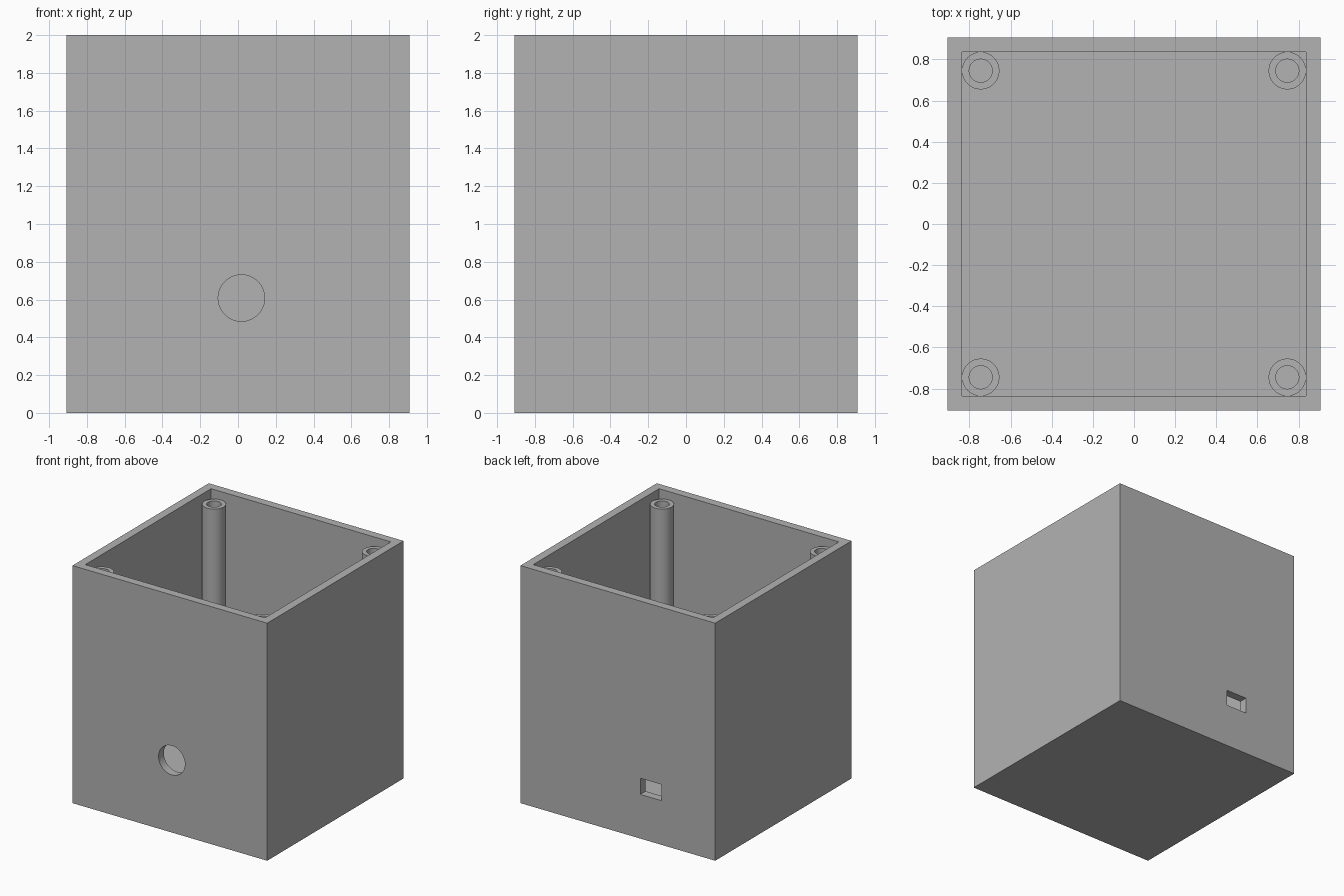
import bpy

cube = bpy.data.objects.get("Cube")
if cube:
    bpy.data.objects.remove(cube, do_unlink=True)

HALF = 0.907          # half the outer width
HEIGHT = 2.0
WALL = 0.07           # walls and floor
POST_TOP = HEIGHT - WALL
POST_POS = 0.745

grey = bpy.data.materials.new("plain_grey")
grey.use_nodes = True
grey.diffuse_color = (0.448, 0.448, 0.448, 1)
grey.node_tree.nodes["Principled BSDF"].inputs["Base Color"].default_value = grey.diffuse_color


def finish(name):
    obj = bpy.context.object
    obj.name = obj.data.name = name
    bpy.ops.object.transform_apply(location=False, rotation=True, scale=True)
    obj.data.materials.append(grey)
    return obj


def box(name, low, high):
    centre = [(a + b) / 2 for a, b in zip(low, high)]
    bpy.ops.mesh.primitive_cube_add(size=1, location=centre)
    bpy.context.object.scale = [b - a for a, b in zip(low, high)]
    return finish(name)


def cylinder(name, radius, depth, centre, rotation=(0, 0, 0)):
    bpy.ops.mesh.primitive_cylinder_add(vertices=64, radius=radius, depth=depth,
                                        location=centre, rotation=rotation)
    return finish(name)


def cut(target, cutter):
    cutter.hide_render = True
    mod = target.modifiers.new("cut", "BOOLEAN")
    mod.operation = "DIFFERENCE"
    mod.solver = "EXACT"
    mod.object = cutter
    bpy.context.view_layer.objects.active = target
    bpy.ops.object.modifier_apply(modifier=mod.name)
    bpy.data.objects.remove(cutter, do_unlink=True)


def smooth(obj):
    bpy.ops.object.select_all(action="DESELECT")
    obj.select_set(True)
    bpy.context.view_layer.objects.active = obj
    bpy.ops.object.shade_smooth_by_angle()


# Open-topped case
case = box("case", (-HALF, -HALF, 0), (HALF, HALF, HEIGHT))
inner = HALF - WALL
cut(case, box("cavity_cutter", (-inner, -inner, WALL), (inner, inner, HEIGHT + 0.2)))

# Round cable hole in the front wall
cut(case, cylinder("round_hole_cutter", 0.123, 0.3, (0.018, -HALF, 0.608), (1.5707963, 0, 0)))

# Rectangular socket opening in the back wall
cut(case, box("socket_cutter", (-0.405, HALF - 0.2, 0.372), (-0.209, HALF + 0.1, 0.508)))
smooth(case)

# Hollow screw posts in the corners, standing on the floor
for side, sx in (("left", 1), ("right", -1)):
    for end, sy in (("front", -1), ("back", 1)):
        x, y = sx * POST_POS, sy * POST_POS
        middle = (WALL + POST_TOP) / 2
        post = cylinder(f"{end}_{side}_screw_post", 0.091, POST_TOP - WALL, (x, y, middle))
        cut(post, cylinder("bore_cutter", 0.056, POST_TOP - WALL + 0.1, (x, y, middle)))
        smooth(post)
